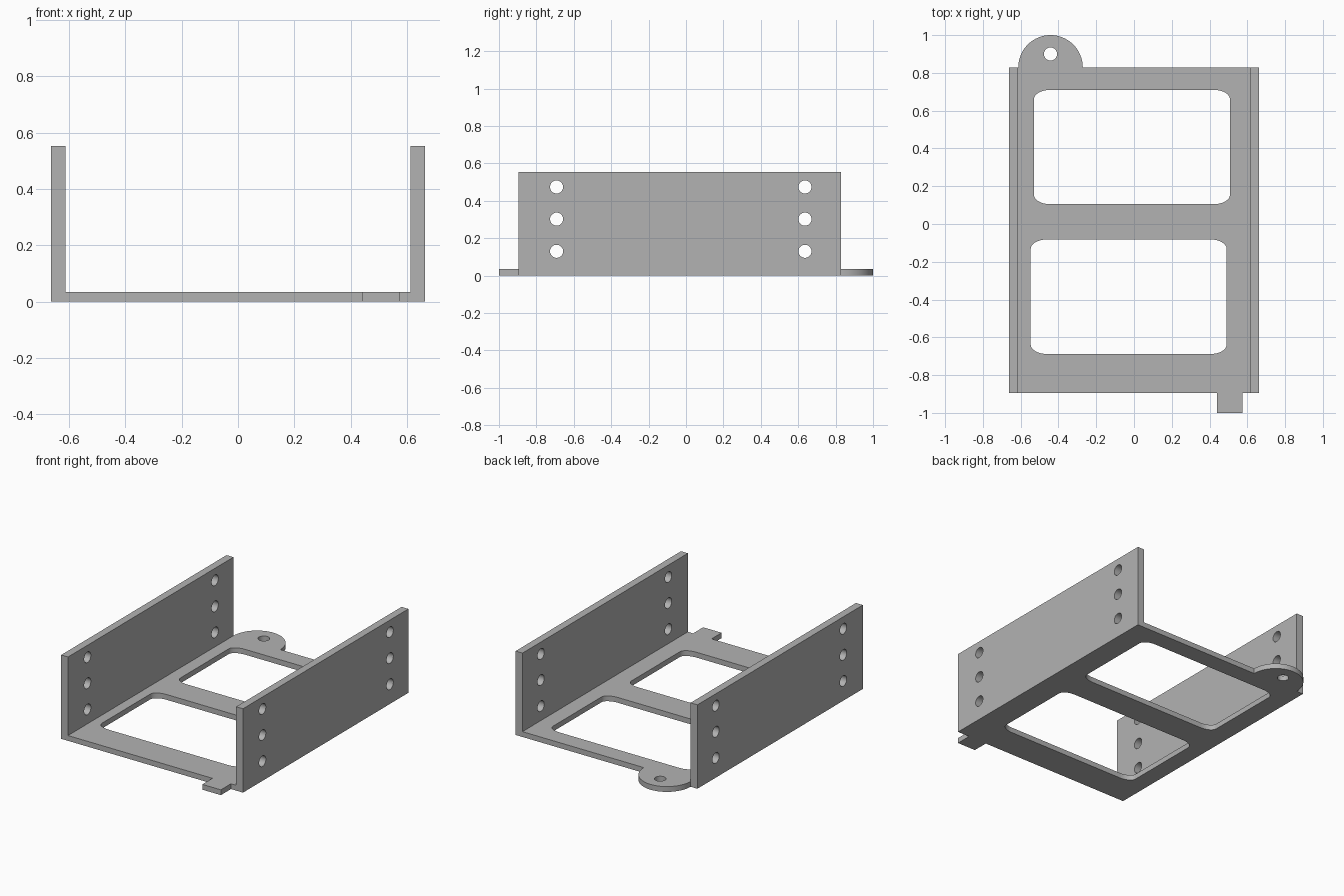
import bpy
import bmesh
from math import cos, sin, pi
from mathutils import Matrix

cube = bpy.data.objects.get("Cube")
if cube:
    bpy.data.objects.remove(cube, do_unlink=True)

GREY = (0.45, 0.45, 0.45, 1)
metal = bpy.data.materials.new("grey metal")
metal.use_nodes = True
metal.diffuse_color = GREY
metal.node_tree.nodes["Principled BSDF"].inputs["Base Color"].default_value = GREY

HALF_WIDTH, WALL, HEIGHT, FLOOR = 0.663, 0.05, 0.553, 0.035
FRONT, BACK = -0.895, 0.828
INNER = HALF_WIDTH - WALL


def arc(cx, cy, rx, ry, start, end, steps):
    angles = [start + (end - start) * i / steps for i in range(steps + 1)]
    return [(cx + rx * cos(a), cy + ry * sin(a)) for a in angles]


def circle(cx, cy, r):
    return arc(cx, cy, r, r, 0, 2 * pi, 32)[:-1]


def window(x0, x1, y0, y1, rx=0.085, ry=0.05):
    """Rectangle with softly rounded corners."""
    centres = [(x1 - rx, y1 - ry), (x0 + rx, y1 - ry),
               (x0 + rx, y0 + ry), (x1 - rx, y0 + ry)]
    points = []
    for i, (cx, cy) in enumerate(centres):
        points += arc(cx, cy, rx, ry, i * pi / 2, (i + 1) * pi / 2, 8)
    return points


def plate(name, loops, thickness, matrix):
    """Flat plate: first loop is the outline, the others are holes."""
    curve = bpy.data.curves.new(name, "CURVE")
    curve.dimensions = "2D"
    curve.fill_mode = "BOTH"
    curve.extrude = thickness / 2
    for loop in loops:
        spline = curve.splines.new("POLY")
        spline.points.add(len(loop) - 1)
        for point, (x, y) in zip(spline.points, loop):
            point.co = (x, y, 0, 1)
        spline.use_cyclic_u = True
    obj = bpy.data.objects.new(name, curve)
    bpy.context.collection.objects.link(obj)
    bpy.ops.object.select_all(action="DESELECT")
    obj.select_set(True)
    bpy.context.view_layer.objects.active = obj
    bpy.ops.object.convert(target="MESH")
    obj = bpy.context.object
    obj.name = name
    # Weld the caps to the sides and place the plate
    bm = bmesh.new()
    bm.from_mesh(obj.data)
    bmesh.ops.remove_doubles(bm, verts=bm.verts, dist=0.0001)
    bm.transform(matrix)
    bmesh.ops.recalc_face_normals(bm, faces=bm.faces)
    bm.to_mesh(obj.data)
    bm.free()
    obj.data.materials.clear()
    obj.data.materials.append(metal)
    bpy.ops.object.shade_smooth_by_angle(angle=pi / 6)
    return obj


# Floor with a front tab, a rounded rear ear and two windows
EAR_X, EAR_R = -0.442, 0.171
outline = [(-INNER, FRONT), (0.44, FRONT), (0.44, -1), (0.575, -1),
           (0.575, FRONT), (INNER, FRONT), (INNER, BACK)]
outline += arc(EAR_X, BACK, EAR_R, 1 - BACK, 0, pi, 32)
plate("floor_plate",
      [outline,
       window(-0.53, 0.508, 0.105, 0.71),
       window(-0.547, 0.491, -0.688, -0.082),
       circle(EAR_X, 0.9, 0.035)],
      FLOOR, Matrix.Translation((0, 0, FLOOR / 2)))

# Side walls with two columns of screw holes
side = [(FRONT, 0), (BACK, 0), (BACK, HEIGHT), (FRONT, HEIGHT)]
holes = [circle(y, z, 0.035) for y in (-0.692, 0.636) for z in (0.13, 0.302, 0.474)]
upright = Matrix(((0, 0, 1, 0), (1, 0, 0, 0), (0, 1, 0, 0), (0, 0, 0, 1)))
for name, sign in (("left_wall", 1), ("right_wall", -1)):
    offset = Matrix.Translation((sign * (HALF_WIDTH - WALL / 2), 0, 0))
    plate(name, [side] + holes, WALL, offset @ upright)
